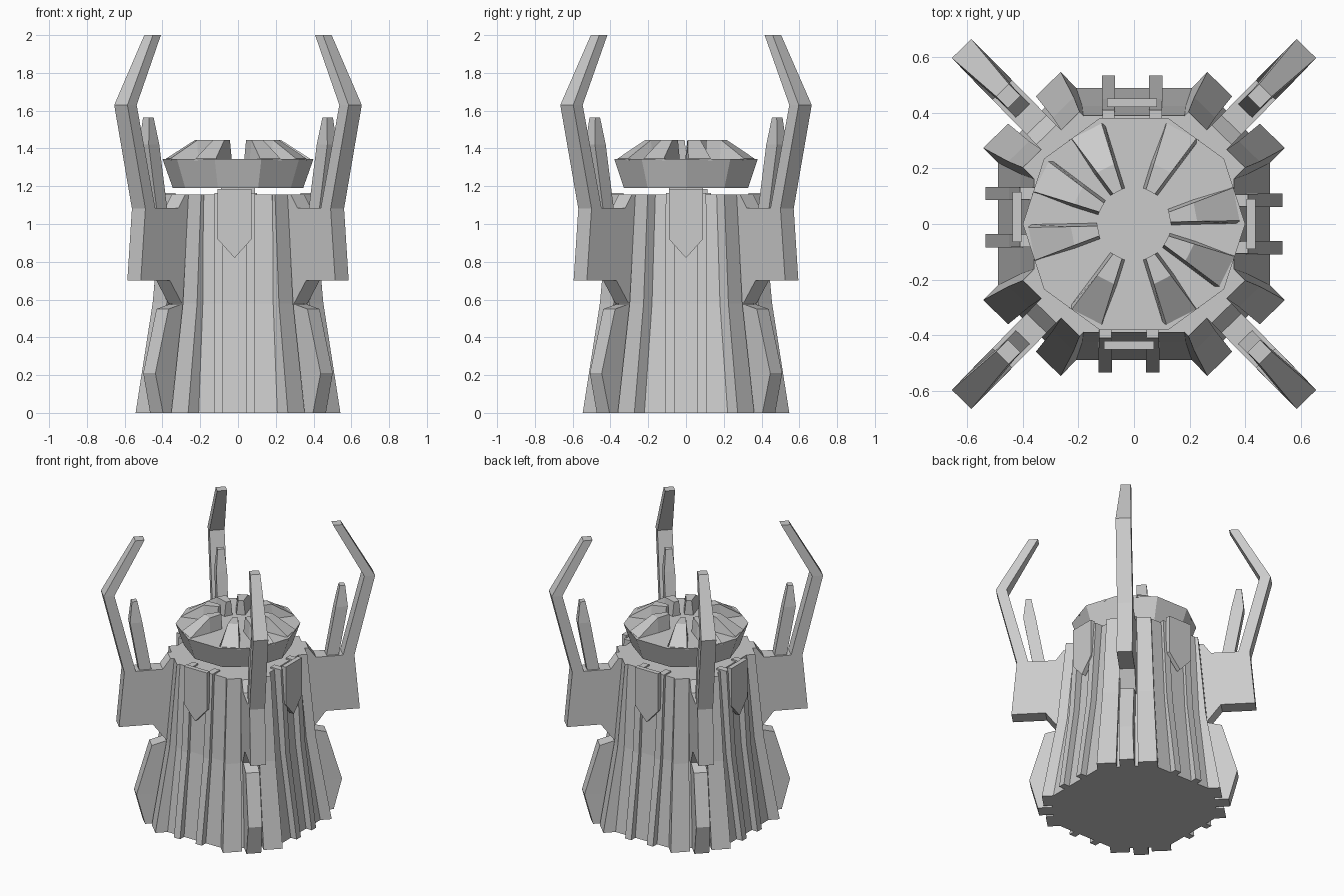
import bpy, bmesh, math
from mathutils import Matrix

if "Cube" in bpy.data.objects:
    bpy.data.objects.remove(bpy.data.objects["Cube"])


def loft(name, rings, angle=0.0):
    """Skin equal-length point rings, cap both ends, turn about z."""
    bm = bmesh.new()
    loops = [[bm.verts.new(p) for p in ring] for ring in rings]
    n = len(loops[0])
    for a, b in zip(loops, loops[1:]):
        for i in range(n):
            j = (i + 1) % n
            bm.faces.new((a[i], a[j], b[j], b[i]))
    bm.faces.new(loops[0][::-1])
    bm.faces.new(loops[-1])
    bmesh.ops.recalc_face_normals(bm, faces=bm.faces[:])
    bm.transform(Matrix.Rotation(math.radians(angle), 4, 'Z'))
    me = bpy.data.meshes.new(name)
    bm.to_mesh(me)
    bm.free()
    ob = bpy.data.objects.new(name, me)
    bpy.context.collection.objects.link(ob)
    return ob


def strip(name, angle, levels):
    """Upright bar from levels (z, inner r, outer r, side from, side to)."""
    loft(name, [[(a, s, z), (b, s, z), (b, t, z), (a, t, z)]
                for z, a, b, s, t in levels], angle)


def octagon(dx, dy, h, z):
    return [(dx, -h, z), (dx, h, z), (h, dy, z), (-h, dy, z),
            (-dx, h, z), (-dx, -h, z), (-h, -dy, z), (h, -dy, z)]


def ngon(r, z, n=10):
    return [(r * math.cos(math.tau * i / n), r * math.sin(math.tau * i / n), z)
            for i in range(n)]


# flared tower body
loft("tower_body", [octagon(.49, .49, .25, 0), octagon(.408, .425, .205, .58),
                    octagon(.36, .39, .18, 1.155)])

# paired ribs and pointed plate on each of the four walls
for angle, off in ((0, 0), (90, .007), (180, -.025), (270, -.018)):
    for c in (off - .085, off + .085):
        strip("wall_rib", angle, [(0, .35, .535, c - .024, c + .024),
                                  (.58, .34, .45, c - .024, c + .024),
                                  (1.165, .33, .41, c - .022, c + .022)])
    top = .425 if angle % 180 == 0 else .44
    outline = [(-.09, 1.185), (-.09, .92), (0, .82), (.09, .92), (.09, 1.185)]
    loft("wall_plate", [[(r, off + s, z) for s, z in outline]
                        for r in (top - .02, top + .012)], angle)

# corner pilasters, fins, shoulder blocks, horns and spikes
for angle in (45.5, 134.5, 225.5, 314.5):
    for side in (-1, 1):
        strip("corner_pilaster", angle, [(0, .4, .575, side * .07, side * .195),
                                         (.58, .34, .477, side * .06, side * .165),
                                         (1.155, .3, .425, side * .05, side * .143)])
    strip("lower_fin", angle, [(0, .4, .615, -.048, .048),
                               (.21, .4, .67, -.045, .045),
                               (.55, .4, .57, -.045, .045),
                               (.575, .4, .475, -.045, .045)])
    strip("shoulder_block", angle, [(.58, .36, .475, -.05, .05),
                                    (.7, .36, .565, -.05, .05),
                                    (.7, .36, .785, -.05, .05),
                                    (1.085, .36, .75, -.05, .05),
                                    (1.085, .36, .5, -.05, .05),
                                    (1.155, .36, .45, -.05, .05)])
    strip("horn", angle, [(1.08, .675, .75, -.05, .05),
                          (1.63, .815, .885, -.049, .049),
                          (2.0, .615, .675, -.032, .032)])
    strip("inner_spike", angle, [(1.08, .57, .65, -.035, .035),
                                 (1.42, .63, .71, -.035, .035),
                                 (1.565, .66, .695, -.022, .022)])

# ten-sided cap on a short neck
strip("cap_neck", 0, [(1.15, -.09, .09, -.09, .09), (1.2, -.09, .09, -.09, .09)])
loft("cap", [ngon(.345, 1.19), ngon(.4, 1.345)])

# raised petals on the cap, open at front and back
for angle in (11, 63, 117, 153, 191, 243, 297, 333):
    loft("cap_petal", [[(r, -w - .012, 1.335), (r, w + .012, 1.335), (r, w, z), (r, -w, z)]
                       for r, w, z in ((.13, .018, 1.445), (.225, .034, 1.445),
                                       (.375, .06, 1.347))], angle)
